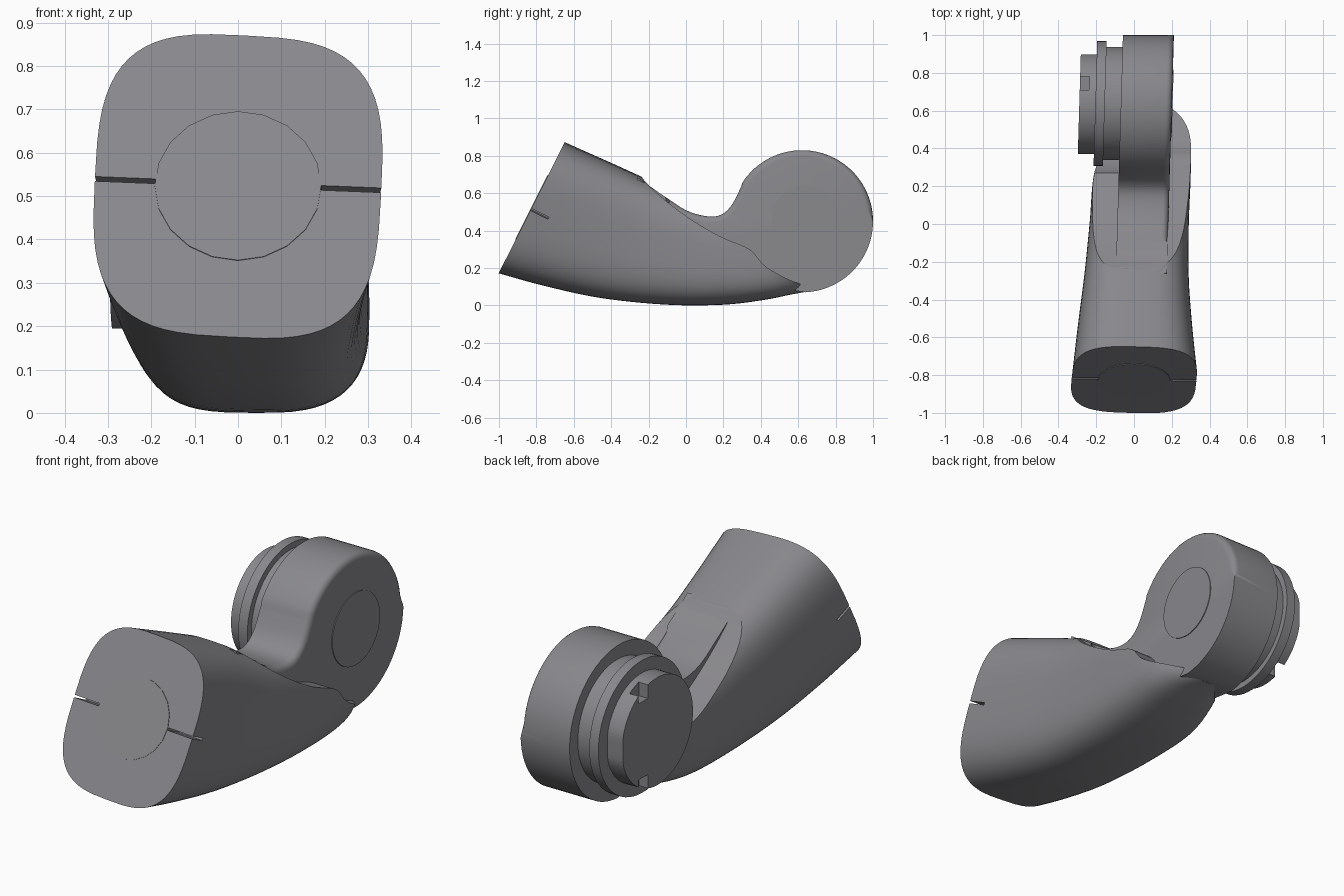
import bpy, bmesh, math
from mathutils import Vector

if "Cube" in bpy.data.objects:
    bpy.data.objects.remove(bpy.data.objects["Cube"])

CY, CZ = 0.62, 0.45          # joint axis (runs along x)

grey = bpy.data.materials.new("dark_grey")
grey.diffuse_color = (0.25, 0.245, 0.262, 1)
grey.use_nodes = True
grey.node_tree.nodes["Principled BSDF"].inputs["Base Color"].default_value = grey.diffuse_color


def make(name, bm):
    bmesh.ops.recalc_face_normals(bm, faces=bm.faces)
    me = bpy.data.meshes.new(name)
    bm.to_mesh(me)
    bm.free()
    me.materials.append(grey)
    ob = bpy.data.objects.new(name, me)
    bpy.context.collection.objects.link(ob)
    return ob


def activate(ob):
    bpy.ops.object.select_all(action='DESELECT')
    ob.select_set(True)
    bpy.context.view_layer.objects.active = ob


def smooth(ob, deg=30):
    activate(ob)
    bpy.ops.object.shade_smooth_by_angle(angle=math.radians(deg))


def cut(ob, cutter):
    cutter.hide_render = True
    m = ob.modifiers.new("cut", 'BOOLEAN')
    m.operation, m.object, m.solver = 'DIFFERENCE', cutter, 'EXACT'
    activate(ob)
    bpy.ops.object.modifier_apply(modifier=m.name)
    bpy.data.objects.remove(cutter)


def lean(ob):
    # joint axis is turned slightly about z
    for v in ob.data.vertices:
        v.co.x += 0.03 * (v.co.y - CY)


def loft(rings):
    bm = bmesh.new()
    vs = [[bm.verts.new(p) for p in r] for r in rings]
    n = len(vs[0])
    for a, b in zip(vs, vs[1:]):
        for i in range(n):
            bm.faces.new((a[i], a[(i + 1) % n], b[(i + 1) % n], b[i]))
    bm.faces.new(vs[0])
    bm.faces.new(vs[-1])
    return bm


def prism(name, pts, x0, x1):
    return make(name, loft([[(x, y, z) for y, z in pts] for x in (x0, x1)]))


def circle(r, n=64, a0=0.0, a1=math.tau, flat=9, dy=0.0, dz=0.0):
    angles = [a0 + (a1 - a0) * i / n for i in range(n)]
    return [(CY + dy + min(flat, r * math.cos(t)), CZ + dz + r * math.sin(t)) for t in angles]


def spline(pts, steps):
    out = []
    for i in range(len(pts) - 1):
        p0, p1, p2, p3 = (Vector(pts[max(0, min(len(pts) - 1, i + k))]) for k in (-1, 0, 1, 2))
        for s in range(steps):
            t = s / steps
            out.append(0.5 * (2 * p1 + (p2 - p0) * t + (2 * p0 - 5 * p1 + 4 * p2 - p3) * t * t
                              + (3 * p1 - p0 - 3 * p2 + p3) * t ** 3))
    return out + [Vector(pts[-1])]


# main arm body: bottom y,z / top y,z / left x, right x
stations = [(-1, .175, -.65, .87, -.33, .33), (-.75, .105, -.40, .76, -.30, .305),
            (-.45, .04, -.15, .65, -.265, .288), (-.1, .004, .1, .56, -.235, .29),
            (.2, .004, .3, .5, -.213, .30), (.42, .03, .48, .45, -.145, .30),
            (.55, .056, .59, .42, -.08, .265), (.63, .071, .65, .40, -.05, .195)]
cols = [spline([(i, c, 0) for i, c in enumerate(col)], 5) for col in zip(*stations)]
rings = []
for k in range(len(cols[0])):
    by, bz, ty, tz, xl, xr = (c[k].y for c in cols)
    twist = 0.05 * max(0, 1 - k / 20)
    ring = []
    for i in range(64):
        t = math.tau * i / 64
        c, s = math.cos(t), math.sin(t)
        u = math.copysign(abs(c) ** 0.62, c)
        v = math.copysign(abs(s) ** 0.62, s)
        w = (v - twist * u + 1) / 2
        ring.append(((xl + xr) / 2 + u * (xr - xl) / 2 + twist * v * .35,
                     by + (ty - by) * w, bz + (tz - bz) * w))
    rings.append(ring)
body = make("arm_body", loft(rings))

# scooped saddle above the body and clearance around the joint shaft
saddle = spline([(-.26, .73, 0), (-.22, .665, 0), (-.12, .57, 0), (.02, .465, 0),
                 (.18, .37, 0), (.34, .30, 0), (.43, .205, 0), (.61, .115, 0), (.8, .08, 0)], 5)
cut(body, prism("saddle_cutter", [(p.x, p.y) for p in saddle] + [(.8, 1.2), (-.26, 1.2)], -1, 1))
cut(body, prism("shaft_cutter", circle(.37), -1, -.08))

# alignment slots in the mounting face
along = Vector((0, -.894, .447))
up = Vector((0, .447, .894))
mid = Vector((0, -.825, .5225))
for side in (-1, 1):
    quad = [mid + along * d + up * h for d, h in ((-.1, -.006), (.05, -.006), (.05, .006), (-.1, .006))]
    cut(body, make("slot_cutter", loft([[(x * side, p.y, p.z + .005 - .05 * x * side) for p in quad]
                                        for x in (.19, .45)])))
smooth(body)

# round plug flush in the mounting face
plug = loft([[mid + along * d + up * (.192 * math.sin(t)) + Vector((.192 * math.cos(t), 0, 0))
              for t in (math.tau * i / 20 for i in range(20))] for d in (-.02, .003)])
make("mounting_plug", plug)

# neck and joint ring as one side profile
neck = spline([(-.26, .685, 0), (-.11, .58, 0), (.02, .50, 0), (.155, .476, 0),
               (.235, .524, 0), (.295, .635, 0)], 5)
profile = [(p.x, p.y) for p in neck] + circle(.38, 48, math.radians(147), math.radians(-92))
profile += [(.45, .10), (.1, .1), (-.3, .25)]
head = prism("joint_head", profile, -.07, .20)
bm = bmesh.new()
bm.from_mesh(head.data)
edges = [e for e in bm.edges if all(v.co.x > .19 and v.co.z > .45 and v.co.y > -.1 for v in e.verts)]
bmesh.ops.bevel(bm, geom=edges, offset=.032, segments=4, profile=.5, affect='EDGES')
bm.to_mesh(head.data)
bm.free()
lean(head)
smooth(head)

# stepped shaft, flange, cap and outer cover
for name, r, x0, x1, flat in (("joint_shaft", .30, -.16, -.05, 9), ("joint_flange", .33, -.205, -.155, 9),
                              ("joint_cover", .18, .19, .204, 9), ("end_cap", .268, -.29, -.19, .26)):
    part = prism(name, circle(r, flat=flat, dy=.018, dz=.012), x0, x1)
    if name == "end_cap":
        # notches at the top and bottom of the cap
        for s in (-1, 1):
            box = [(CY + y, CZ + .012 + s * z) for y, z in ((.09, .19), (.16, .19), (.16, .4), (.09, .4))]
            cut(part, prism("notch_cutter", box, -.4, -.24))
    lean(part)
    smooth(part)
